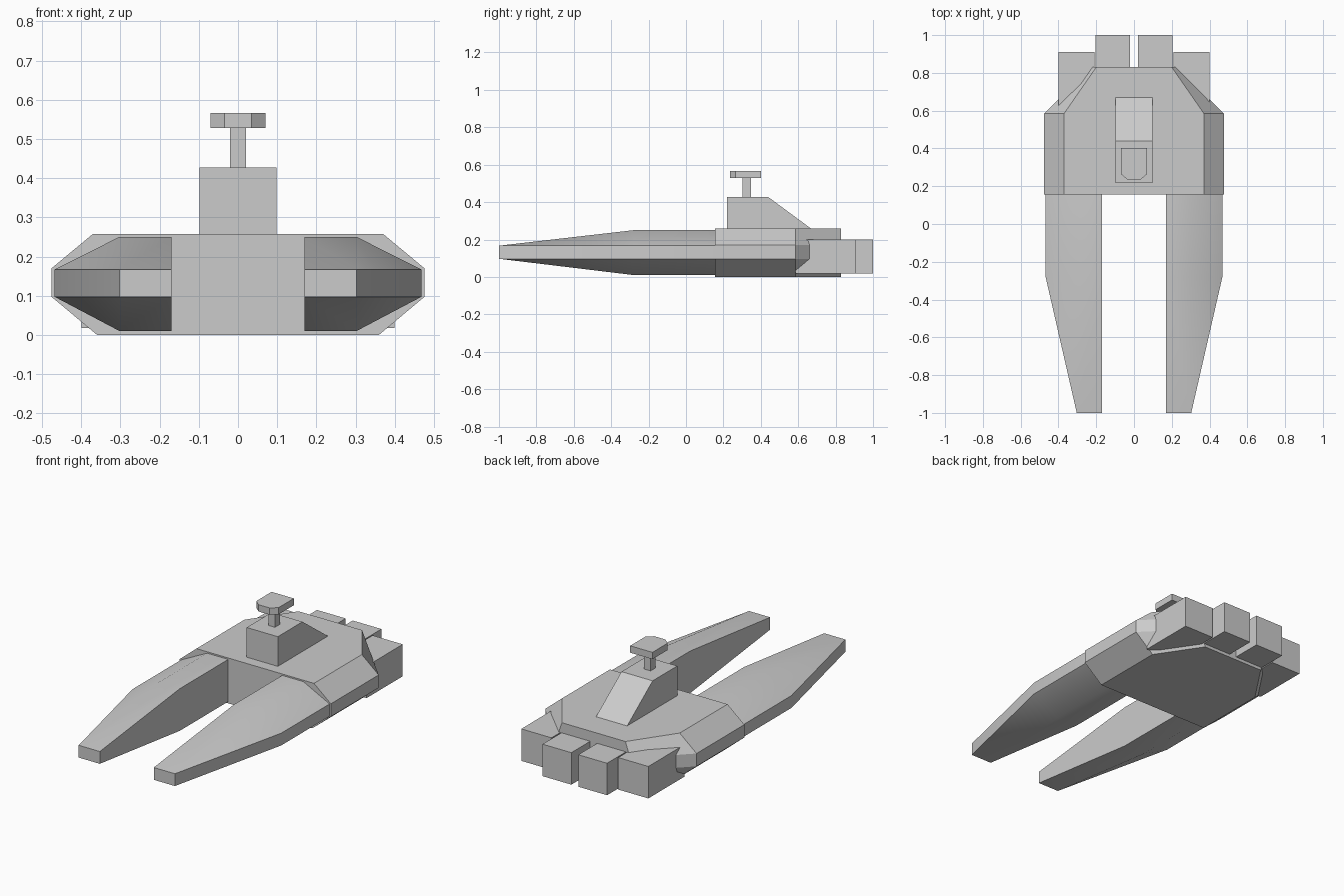
import bpy, bmesh, math

if "Cube" in bpy.data.objects:
    bpy.data.objects.remove(bpy.data.objects["Cube"])


def loft(name, sections, mirror=False, smooth=False):
    """Skin closed rings of equal point count, cap both ends."""
    bm = bmesh.new()
    rings = [[bm.verts.new(p) for p in s] for s in sections]
    n = len(rings[0])
    for a, b in zip(rings, rings[1:]):
        for i in range(n):
            j = (i + 1) % n
            bm.faces.new((a[i], a[j], b[j], b[i]))
    bm.faces.new(rings[0])
    bm.faces.new(rings[-1])
    bmesh.ops.remove_doubles(bm, verts=bm.verts, dist=1e-5)
    bmesh.ops.recalc_face_normals(bm, faces=bm.faces)
    me = bpy.data.meshes.new(name)
    bm.to_mesh(me)
    bm.free()
    ob = bpy.data.objects.new(name, me)
    bpy.context.collection.objects.link(ob)
    if mirror:
        ob.modifiers.new("mirror", 'MIRROR').use_mirror_merge = False
    if smooth:
        bpy.context.view_layer.objects.active = ob
        ob.select_set(True)
        bpy.ops.object.shade_smooth_by_angle(angle=math.radians(30))
        ob.select_set(False)
    return ob


def rect(x0, x1, y0, y1, z):
    return [(x0, y0, z), (x1, y0, z), (x1, y1, z), (x0, y1, z)]


def box(name, x, y, z, mirror=False):
    return loft(name, [rect(*x, *y, z[0]), rect(*x, *y, z[1])], mirror)


# Main hull: bevelled cross-section, narrowing at the stern
def hull_section(y, top, mid, bottom):
    half = [(bottom, 0), (mid, 0.097), (mid, 0.17), (top, 0.258)]
    return [(x, y, z) for x, z in half] + [(-x, y, z) for x, z in reversed(half)]


loft("hull", [hull_section(0.155, 0.37, 0.476, 0.36),
              hull_section(0.585, 0.37, 0.476, 0.36),
              hull_section(0.83, 0.20, 0.23, 0.195)])


# Forward prongs, tapering to a blunt tip
def prong_section(y, side, low, high):
    return [(0.17, y, low), (0.303, y, low), (side, y, 0.097),
            (side, y, 0.167), (0.303, y, high), (0.17, y, high)]


loft("prong", [prong_section(-1.0, 0.303, 0.097, 0.167),
               prong_section(-0.28, 0.468, 0.01, 0.25),
               prong_section(0.165, 0.468, 0.01, 0.25)], mirror=True, smooth=True)

# Engine blocks at the stern
box("outer_engine", (0.21, 0.40), (0.585, 0.91), (0.018, 0.20), mirror=True)
box("inner_engine", (0.022, 0.203), (0.60, 1.0), (0.018, 0.20), mirror=True)

# Bridge tower with sloping back
loft("bridge", [rect(-0.098, 0.098, 0.218, 0.68, 0.25),
                rect(-0.098, 0.098, 0.218, 0.44, 0.427)])

# Sensor mast and head
box("mast", (-0.02, 0.02), (0.303, 0.347), (0.42, 0.535))
head = [(-0.07, 0.402), (-0.07, 0.265), (-0.035, 0.235),
        (0.035, 0.235), (0.07, 0.265), (0.07, 0.402)]
loft("sensor_head", [[(x, y, z) for x, y in head] for z in (0.528, 0.567)])
